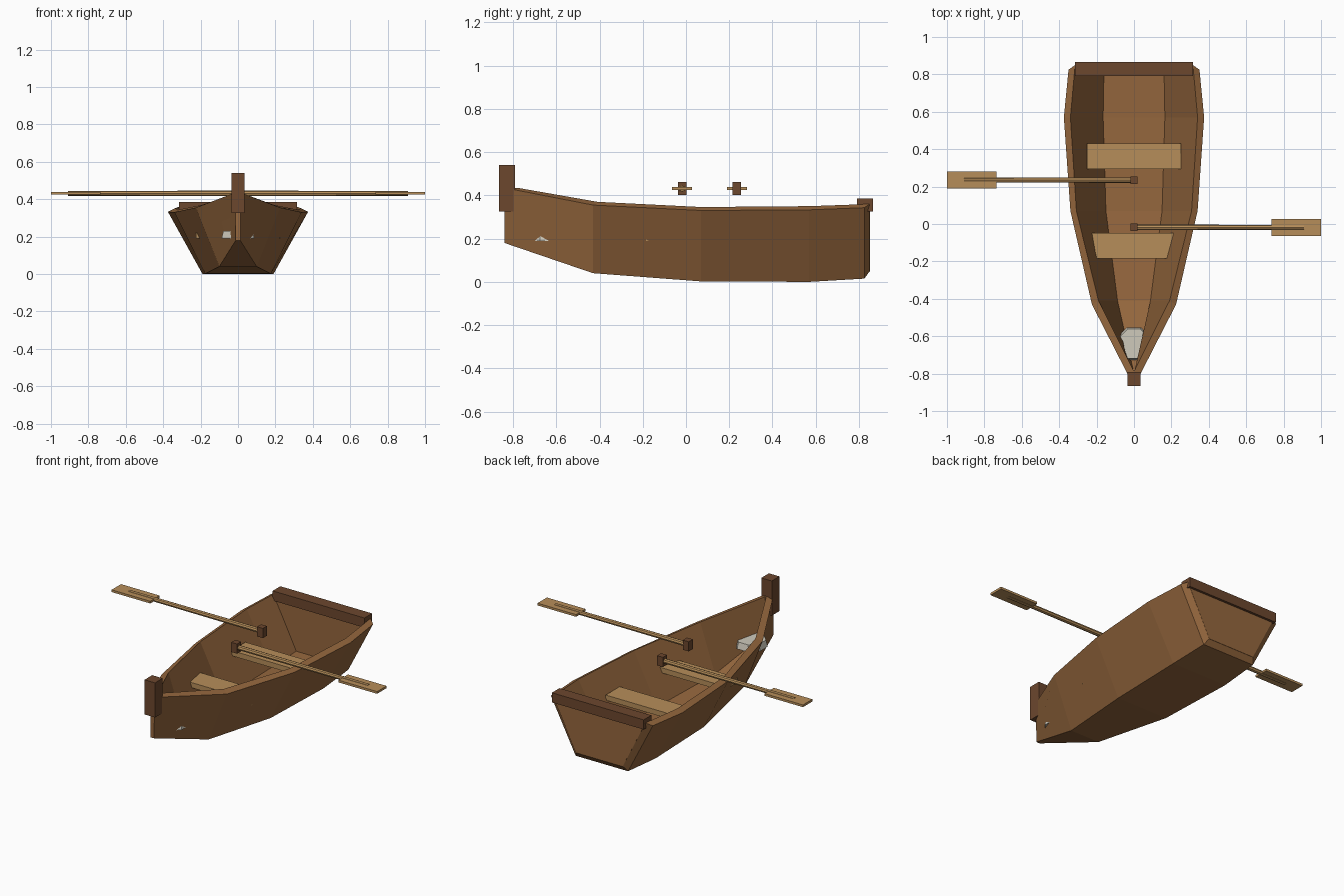
import bpy
import bmesh
import math
from mathutils import Matrix

old = bpy.data.objects.get("Cube")
if old:
    bpy.data.objects.remove(old, do_unlink=True)


def material(name, rgb):
    mat = bpy.data.materials.new(name)
    mat.use_nodes = True
    mat.diffuse_color = (*rgb, 1)
    mat.node_tree.nodes["Principled BSDF"].inputs["Base Color"].default_value = (*rgb, 1)
    return mat


HULL_WOOD = material("hull_brown", (0.30, 0.135, 0.047))
DARK_WOOD = material("dark_brown", (0.15, 0.063, 0.027))
PALE_WOOD = material("pale_wood", (0.47, 0.27, 0.102))
ROPE = material("rope_grey", (0.62, 0.59, 0.50))


def finish(name, bm, mat):
    bmesh.ops.recalc_face_normals(bm, faces=bm.faces[:])
    mesh = bpy.data.meshes.new(name)
    bm.to_mesh(mesh)
    bm.free()
    mesh.materials.append(mat)
    obj = bpy.data.objects.new(name, mesh)
    bpy.context.collection.objects.link(obj)
    return obj


def box(name, low, high, mat):
    bm = bmesh.new()
    size = [b - a for a, b in zip(low, high)]
    mid = [(a + b) / 2 for a, b in zip(low, high)]
    bmesh.ops.create_cube(bm, size=1, matrix=Matrix.Translation(mid) @ Matrix.Diagonal((*size, 1)))
    return finish(name, bm, mat)


def cone(name, sides, r1, r2, depth, matrix, mat):
    bm = bmesh.new()
    bmesh.ops.create_cone(bm, cap_ends=True, segments=sides, radius1=r1, radius2=r2,
                          depth=depth, matrix=matrix)
    return finish(name, bm, mat)


# Hull: each station is (y, rim x, rim z, chine x, chine z), bow to stern
OUTER = [(-0.84, 0.015, 0.435, 0.012, 0.18),
         (-0.43, 0.225, 0.355, 0.10, 0.04),
         (0.07, 0.34, 0.33, 0.175, 0.002),
         (0.57, 0.375, 0.333, 0.19, 0.0),
         (0.825, 0.35, 0.343, 0.18, 0.015)]
INNER = [(-0.78, 0.004, 0.435, 0.004, 0.205),
         (-0.41, 0.19, 0.37, 0.088, 0.075),
         (0.07, 0.308, 0.346, 0.15, 0.038),
         (0.57, 0.34, 0.35, 0.165, 0.036),
         (0.85, 0.315, 0.36, 0.16, 0.05)]


def half_ring(bm, station):
    y, rx, rz, cx, cz = station
    return [bm.verts.new(p) for p in ((-rx, y, rz), (-cx, y, cz), (cx, y, cz), (rx, y, rz))]


bm = bmesh.new()
rings = [half_ring(bm, o) + half_ring(bm, i)[::-1] for o, i in zip(OUTER, INNER)]
for a, b in zip(rings, rings[1:]):
    for k in range(8):
        n = (k + 1) % 8
        bm.faces.new((a[k], a[n], b[n], b[k]))
bow, stern = rings[0], rings[-1]
for ids in ((0, 1, 2, 3), (4, 5, 6, 7), (0, 3, 4, 7)):
    bm.faces.new([bow[i] for i in ids])
for ids in ((0, 1, 6, 7), (1, 2, 5, 6), (2, 3, 4, 5)):
    bm.faces.new([stern[i] for i in ids])
finish("hull", bm, HULL_WOOD)

# Stern panel, a trapezoid plate filling the open end
bm = bmesh.new()
front, back = [half_ring(bm, (y, 0.312, 0.35, 0.16, 0.048)) for y in (0.80, 0.85)]
bm.faces.new(front)
bm.faces.new(back)
for k in range(4):
    n = (k + 1) % 4
    bm.faces.new((front[k], front[n], back[n], back[k]))
finish("stern_panel", bm, HULL_WOOD)

# Trim and seats
box("stern_rail", (-0.315, 0.79, 0.325), (0.315, 0.865, 0.385), DARK_WOOD)
box("bow_post", (-0.036, -0.865, 0.325), (0.036, -0.79, 0.54), DARK_WOOD)
box("rear_seat", (-0.25, 0.293, 0.19), (0.25, 0.43, 0.222), PALE_WOOD)
box("front_seat", (-0.2235, -0.185, 0.19), (0.2235, -0.048, 0.222), PALE_WOOD)

# Rope coil lying in the bow
cone("rope_coil", 8, 0.095, 0.085, 0.04,
     Matrix.Translation((0, -0.64, 0.21)) @ Matrix.Rotation(math.pi / 8, 4, "Z"), ROPE)

# Oars, one to each side
for label, side, y in (("left", 1, -0.018), ("right", -1, 0.235)):
    z = 0.431
    turn = Matrix.Rotation(side * math.pi / 2, 4, "Y")
    cone(label + "_oar_shaft", 8, 0.015, 0.013, 0.92,
         Matrix.Translation((side * 0.45, y, z)) @ turn, PALE_WOOD)
    xs = sorted((side * 0.735, side * 1.0))
    box(label + "_oar_blade", (xs[0], y - 0.046, z - 0.007), (xs[1], y + 0.046, z + 0.007), PALE_WOOD)
    box(label + "_oar_lock", (-0.02, y - 0.02, z - 0.03), (0.02, y + 0.02, z + 0.03), DARK_WOOD)
